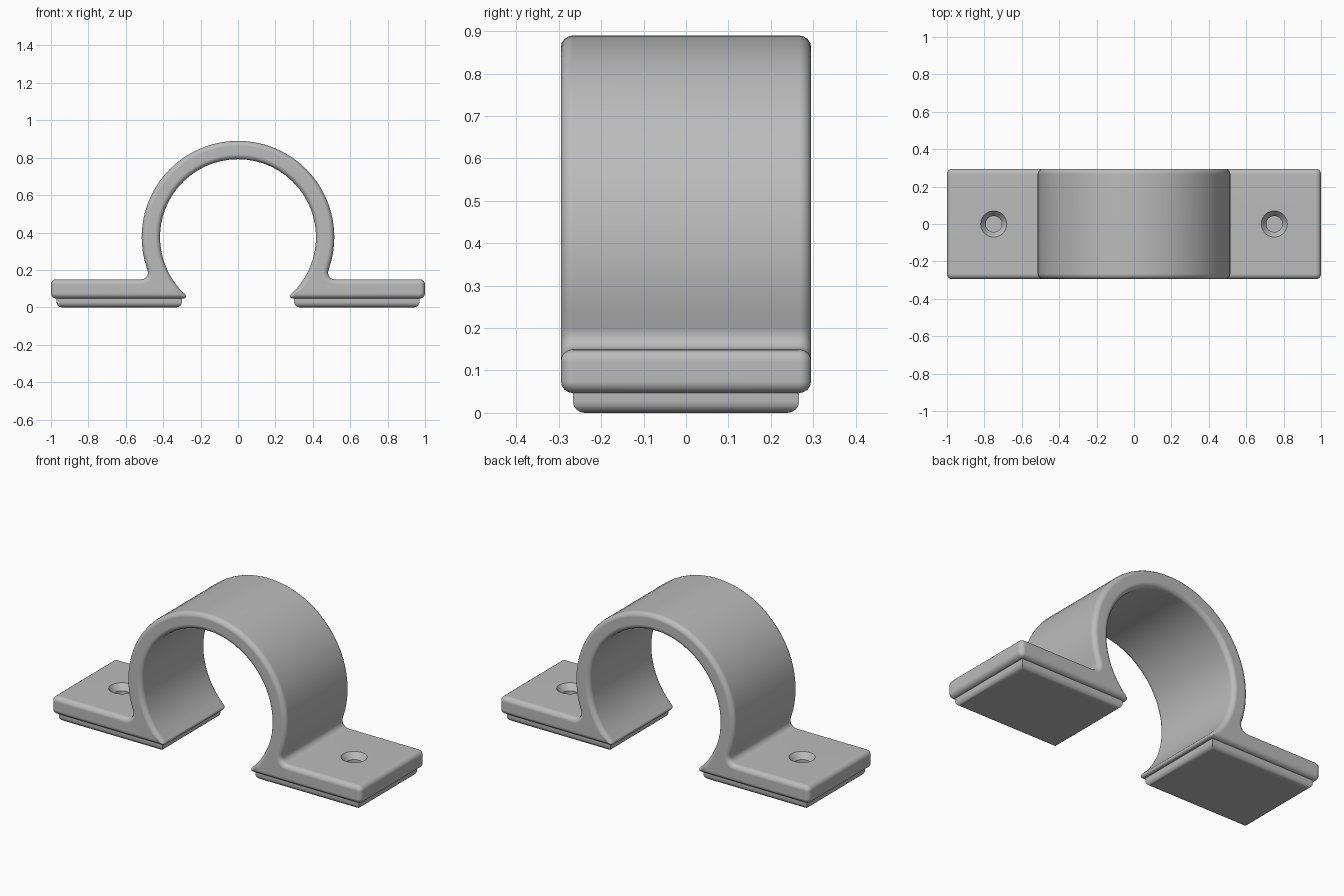
import bpy
import bmesh
from math import sin, cos, pi, sqrt, atan2
from mathutils import Matrix

cube = bpy.data.objects.get("Cube")
if cube:
    bpy.data.objects.remove(cube, do_unlink=True)

HALF_DEPTH = 0.295
CENTRE_Z, OUTER_R, INNER_R = 0.375, 0.515, 0.417
TOP_Z, BASE_Z = 0.15, 0.047
ROUND, FILLET, TIP = 0.028, 0.035, 0.012

grey = bpy.data.materials.new("satin_grey")
grey.use_nodes = True
grey.diffuse_color = (0.5, 0.5, 0.5, 1)
grey.node_tree.nodes["Principled BSDF"].inputs["Base Color"].default_value = (0.5, 0.5, 0.5, 1)


def make_object(name, bm):
    bmesh.ops.recalc_face_normals(bm, faces=bm.faces)
    mesh = bpy.data.meshes.new(name)
    bm.to_mesh(mesh)
    bm.free()
    mesh.materials.append(grey)
    obj = bpy.data.objects.new(name, mesh)
    bpy.context.collection.objects.link(obj)
    return obj


def smooth(obj):
    bpy.ops.object.select_all(action='DESELECT')
    obj.select_set(True)
    bpy.context.view_layer.objects.active = obj
    bpy.ops.object.shade_smooth_by_angle(angle=pi / 5)
    obj.modifiers.new("flat_face_normals", 'WEIGHTED_NORMAL').keep_sharp = True


def arc(cx, cz, radius, start, end, steps):
    angles = [start + (end - start) * i / steps for i in range(steps + 1)]
    return [(cx + radius * cos(a), cz + radius * sin(a)) for a in angles]


def clamp_outline(inset):
    """Omega outline, shrunk inward by inset; always the same point count."""
    # Outer arch, then the fillet running into the flange
    fz = TOP_Z + FILLET
    fx = sqrt((OUTER_R + FILLET) ** 2 - (CENTRE_Z - fz) ** 2)
    meet = atan2(fz - CENTRE_Z, fx)
    half = arc(0, CENTRE_Z, OUTER_R - inset, pi / 2, meet, 22)
    half += arc(fx, fz, FILLET + inset, meet + pi, 1.5 * pi, 5)[1:]
    # Rounded flange end
    end_x, r = 1 - ROUND, ROUND - inset
    half += arc(end_x, TOP_Z - ROUND, r, pi / 2, 0, 4)
    half += arc(end_x, BASE_Z + ROUND, r, 0, -pi / 2, 4)
    # Pointed inner toe, then the inner arch
    t = max(TIP, inset)
    tz = BASE_Z + t
    tx = sqrt((INNER_R + t) ** 2 - (CENTRE_Z - tz) ** 2)
    toe = atan2(tz - CENTRE_Z, tx)
    half += arc(tx, tz, t - inset, -pi / 2, toe - pi, 4)
    half += arc(0, CENTRE_Z, INNER_R + inset, toe, pi / 2, 22)[1:]
    # Mirror, sharing the two crown points
    return half + [(-x, z) for x, z in half[-2:0:-1]]


# Strap: loft of outlines with rounded front and back rims
bm = bmesh.new()
steps = [i * pi / 8 for i in range(5)]
front = [(-HALF_DEPTH + ROUND * (1 - cos(a)), ROUND * (1 - sin(a)) * 0.99) for a in steps]
sections = front + [(-y, d) for y, d in reversed(front)]
rings = [[bm.verts.new((x, y, z)) for x, z in clamp_outline(d)] for y, d in sections]
for a, b in zip(rings, rings[1:]):
    for i in range(len(a)):
        j = (i + 1) % len(a)
        bm.faces.new((a[i], a[j], b[j], b[i]))
bm.faces.new(rings[0])
bm.faces.new(rings[-1])
bmesh.ops.remove_doubles(bm, verts=bm.verts, dist=0.00002)
strap = make_object("strap", bm)

# Countersunk screw holes
bm = bmesh.new()
for side in (-1, 1):
    hole = [(0.043, BASE_Z - 0.05), (0.043, 0.115), (0.07, TOP_Z), (0.07, TOP_Z + 0.05)]
    loops = [[bm.verts.new((side * 0.75 + r * cos(k * pi / 16), r * sin(k * pi / 16), z))
              for k in range(32)] for r, z in hole]
    for a, b in zip(loops, loops[1:]):
        for i in range(32):
            j = (i + 1) % 32
            bm.faces.new((a[i], a[j], b[j], b[i]))
    bm.faces.new(loops[0])
    bm.faces.new(loops[-1])
cutter = make_object("screw_hole_cutter", bm)
cutter.hide_render = True
cut = strap.modifiers.new("screw_holes", 'BOOLEAN')
cut.operation = 'DIFFERENCE'
cut.solver = 'EXACT'
cut.object = cutter
bpy.context.view_layer.objects.active = strap
bpy.ops.object.modifier_apply(modifier=cut.name)
bpy.data.objects.remove(cutter, do_unlink=True)
smooth(strap)

# Foot pads under the flanges, rounded along the bottom
for name, side in (("left_pad", 1), ("right_pad", -1)):
    bm = bmesh.new()
    place = Matrix.Translation((side * 0.635, 0, 0.025)) @ Matrix.Diagonal((0.67, 0.534, 0.05, 1))
    bmesh.ops.create_cube(bm, size=1, matrix=place)
    bottom = [e for e in bm.edges if all(v.co.z < 0.01 for v in e.verts)]
    bmesh.ops.bevel(bm, geom=bottom, offset=0.028, segments=4, profile=0.5, affect='EDGES')
    smooth(make_object(name, bm))
